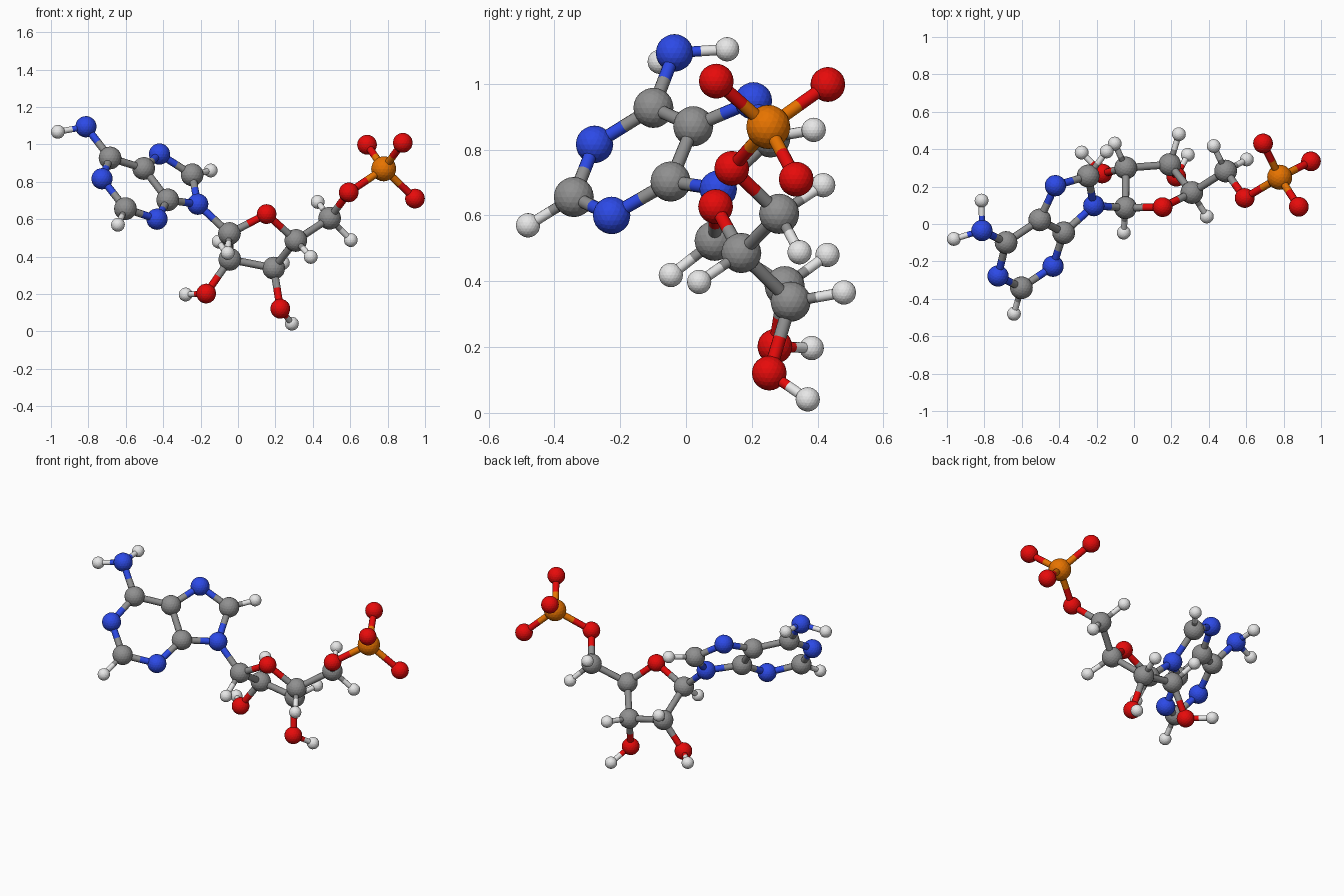
import bpy
import bmesh
from mathutils import Vector

default_cube = bpy.data.objects.get("Cube")
if default_cube:
    bpy.data.objects.remove(default_cube, do_unlink=True)


def make_material(name, rgb):
    mat = bpy.data.materials.new(name)
    mat.use_nodes = True
    mat.diffuse_color = (*rgb, 1)
    mat.node_tree.nodes["Principled BSDF"].inputs["Base Color"].default_value = (*rgb, 1)
    return mat


# Element: colour and ball radius
ELEMENTS = {
    "carbon": (make_material("grey", (.28, .28, .28)), .061),
    "nitrogen": (make_material("blue", (.03, .08, .94)), .057),
    "oxygen": (make_material("red", (1, .004, .004)), .053),
    "phosphorus": (make_material("orange", (1, .216, 0)), .067),
    "hydrogen": (make_material("white", (1, 1, 1)), .037),
}

# Ball centres, grouped by section: part name -> (element, x, y, z)
BASE = {
    "amino_nitrogen": ("nitrogen", -.813, -.035, 1.094),
    "amino_hydrogen_right": ("hydrogen", -.963, -.08, 1.067),
    "amino_hydrogen_back": ("hydrogen", -.815, .125, 1.105),
    "top_carbon": ("carbon", -.684, -.099, .927),
    "side_nitrogen": ("nitrogen", -.727, -.278, .816),
    "front_carbon": ("carbon", -.602, -.341, .656),
    "front_hydrogen": ("hydrogen", -.642, -.48, .57),
    "lower_nitrogen": ("nitrogen", -.433, -.226, .6),
    "lower_shared_carbon": ("carbon", -.376, -.047, .703),
    "upper_shared_carbon": ("carbon", -.504, .022, .871),
    "back_nitrogen": ("nitrogen", -.42, .205, .948),
    "back_carbon": ("carbon", -.245, .257, .837),
    "back_hydrogen": ("hydrogen", -.146, .388, .86),
    "link_nitrogen": ("nitrogen", -.215, .098, .68),
}
SUGAR = {
    "link_carbon": ("carbon", -.046, .087, .523),
    "link_hydrogen": ("hydrogen", -.055, -.046, .419),
    "right_carbon": ("carbon", -.044, .3, .385),
    "right_hydrogen": ("hydrogen", -.103, .43, .48),
    "right_oxygen": ("oxygen", -.17, .27, .202),
    "right_oxygen_hydrogen": ("hydrogen", -.28, .382, .197),
    "left_carbon": ("carbon", .191, .318, .338),
    "left_hydrogen": ("hydrogen", .24, .48, .366),
    "left_oxygen": ("oxygen", .226, .253, .121),
    "left_oxygen_hydrogen": ("hydrogen", .288, .37, .041),
    "arm_carbon": ("carbon", .309, .168, .486),
    "arm_hydrogen": ("hydrogen", .389, .04, .398),
    "ring_oxygen": ("oxygen", .153, .09, .627),
}
ARM = {
    "bridge_carbon": ("carbon", .49, .283, .605),
    "bridge_hydrogen_upper": ("hydrogen", .426, .417, .692),
    "bridge_hydrogen_lower": ("hydrogen", .603, .345, .488),
    "bridge_oxygen": ("oxygen", .592, .139, .743),
    "phosphorus": ("phosphorus", .779, .25, .869),
    "upper_back_oxygen": ("oxygen", .69, .431, .998),
    "upper_front_oxygen": ("oxygen", .881, .092, 1.008),
    "lower_left_oxygen": ("oxygen", .946, .335, .71),
}
ATOMS = {**BASE, **SUGAR, **ARM}

# Each chain is a run of balls joined by rods
CHAINS = [
    "top_carbon side_nitrogen front_carbon lower_nitrogen lower_shared_carbon upper_shared_carbon top_carbon",
    "upper_shared_carbon back_nitrogen back_carbon link_nitrogen lower_shared_carbon",
    "top_carbon amino_nitrogen amino_hydrogen_right",
    "amino_nitrogen amino_hydrogen_back",
    "front_carbon front_hydrogen",
    "back_carbon back_hydrogen",
    "link_nitrogen link_carbon right_carbon left_carbon arm_carbon ring_oxygen link_carbon link_hydrogen",
    "right_hydrogen right_carbon right_oxygen right_oxygen_hydrogen",
    "left_hydrogen left_carbon left_oxygen left_oxygen_hydrogen",
    "arm_hydrogen arm_carbon bridge_carbon bridge_oxygen phosphorus upper_back_oxygen",
    "bridge_hydrogen_upper bridge_carbon bridge_hydrogen_lower",
    "upper_front_oxygen phosphorus lower_left_oxygen",
]


def add_object(name, bm, materials, location, smooth):
    mesh = bpy.data.meshes.new(name)
    for face in bm.faces:
        face.smooth = smooth and len(face.verts) == 4
    bm.to_mesh(mesh)
    bm.free()
    for mat in materials:
        mesh.materials.append(mat)
    obj = bpy.data.objects.new(name, mesh)
    obj.location = location
    bpy.context.collection.objects.link(obj)
    return obj


def add_ball(name, element, centre):
    mat, radius = ELEMENTS[element]
    bm = bmesh.new()
    bmesh.ops.create_icosphere(bm, subdivisions=3, radius=radius)
    add_object(name + "_ball", bm, [mat], centre, False)


def add_rod(first, second):
    """Rod between two balls, each half in the colour of its nearer ball."""
    kinds = [ATOMS[first][0], ATOMS[second][0]]
    start, end = Vector(ATOMS[first][1:]), Vector(ATOMS[second][1:])
    radius = .016 if "hydrogen" in kinds else .02
    bm = bmesh.new()
    bmesh.ops.create_cone(bm, segments=12, radius1=radius, radius2=radius,
                          depth=(end - start).length)
    bmesh.ops.bisect_plane(bm, geom=bm.verts[:] + bm.edges[:] + bm.faces[:],
                           plane_co=(0, 0, 0), plane_no=(0, 0, 1))
    for face in bm.faces:
        face.material_index = int(face.calc_center_median().z > 0)
    rod = add_object(first + "_to_" + second + "_rod", bm,
                     [ELEMENTS[kind][0] for kind in kinds], (start + end) / 2, True)
    rod.rotation_euler = (end - start).to_track_quat("Z", "Y").to_euler()


for part, (element, *centre) in ATOMS.items():
    add_ball(part, element, centre)

for chain in CHAINS:
    names = chain.split()
    for pair in zip(names, names[1:]):
        add_rod(*pair)
